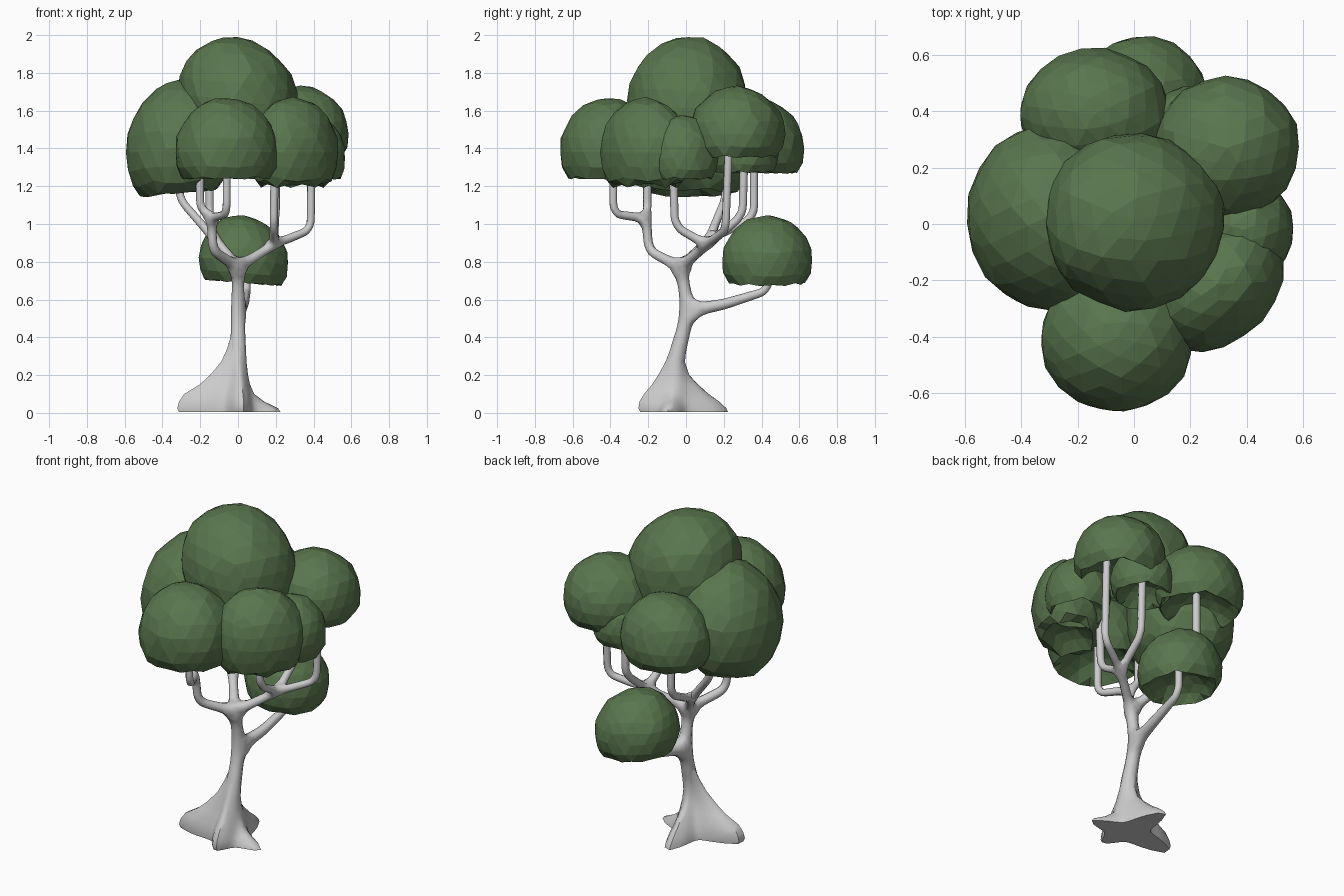
import bpy, bmesh, math, random

if "Cube" in bpy.data.objects:
    bpy.data.objects.remove(bpy.data.objects["Cube"])

random.seed(4)
green = bpy.data.materials.new("leaf_green")
green.diffuse_color = (0.1, 0.18, 0.075, 1)
green.use_nodes = True
green.node_tree.nodes["Principled BSDF"].inputs["Base Color"].default_value = green.diffuse_color


def finish(name, bm):
    bmesh.ops.recalc_face_normals(bm, faces=bm.faces)
    me = bpy.data.meshes.new(name)
    bm.to_mesh(me)
    bm.free()
    ob = bpy.data.objects.new(name, me)
    bpy.context.collection.objects.link(ob)
    return ob


# Foliage: faceted domes with a hollow underside
def foliage(name, cx, cy, rx, ry, zlo, zhi, tx=0.0, rim=-0.5, rot=0.0):
    bm = bmesh.new()
    bmesh.ops.create_icosphere(bm, subdivisions=3, radius=1)
    turn = random.uniform(0, 6.28)
    c, s = math.cos(rot), math.sin(rot)
    for v in bm.verts:
        p = v.co * random.uniform(0.975, 1.015)
        x = (p.x * math.cos(turn) - p.y * math.sin(turn)) * rx
        y = (p.x * math.sin(turn) + p.y * math.cos(turn)) * ry
        z = p.z
        if z < rim:                                   # fold the bottom inward
            z = rim + (rim - z) * 1.0
            x, y = x * 0.96, y * 0.96
        x, y = x * c - y * s, x * s + y * c
        t = (z - rim) / (1 - rim)
        v.co = (cx + x, cy + y, zlo + t * (zhi - zlo) + tx * x)
    ob = finish(name, bm)
    ob.data.materials.append(green)


foliage("foliage_top", 0.0, 0.01, 0.325, 0.32, 1.48, 1.995, tx=-0.12)
foliage("foliage_left", -0.31, 0.025, 0.285, 0.33, 1.155, 1.76, tx=0.1, rim=-0.7)
foliage("foliage_front", -0.06, -0.405, 0.275, 0.265, 1.235, 1.67)
foliage("foliage_front_right", 0.295, -0.215, 0.27, 0.205, 1.19, 1.67, rim=-0.65, rot=0.78)
foliage("foliage_back_right", 0.33, 0.27, 0.26, 0.255, 1.35, 1.73)
foliage("foliage_under_right", 0.2, 0.31, 0.18, 0.18, 1.27, 1.56)
foliage("foliage_small_right", 0.39, -0.02, 0.18, 0.19, 1.235, 1.58)
foliage("foliage_back_left", -0.14, 0.39, 0.27, 0.235, 1.265, 1.66)
foliage("foliage_low", 0.03, 0.43, 0.24, 0.24, 0.685, 1.045, tx=-0.08)

# Trunk and branches: chains of (x, y, z, radius); each starts on an earlier point
verts, edges, radii, index = [], [], [], {}


def chain(*pts):
    prev = None
    for x, y, z, r in pts:
        key = (x, y, z)
        if key not in index:
            index[key] = len(verts)
            verts.append(key)
            radii.append(r * 1.17)
        if prev is not None:
            edges.append((prev, index[key]))
        prev = index[key]


side = (0, 0.01, 0.54, 0.034)
fork = (0, -0.03, 0.77, 0.027)
front = (-0.14, -0.21, 1.03, 0.022)
right = (0.19, 0.11, 0.89, 0.022)
left = (-0.12, 0.12, 0.915, 0.022)
R = 0.02
chain((0, -0.065, 0.2, 0.045), (0, -0.045, 0.32, 0.04), (0, -0.015, 0.43, 0.035),
      side, (0, -0.008, 0.66, 0.03), fork)
chain(side, (0.03, 0.2, 0.575, 0.026), (0.045, 0.41, 0.64, R), (0.045, 0.44, 0.69, R),
      (0.045, 0.44, 0.85, R))
chain(fork, (-0.12, -0.18, 0.85, 0.024), (-0.135, -0.2, 0.89, 0.022), front)
chain(front, (-0.07, -0.36, 1.05, R), (-0.06, -0.385, 1.09, R), (-0.06, -0.385, 1.4, R))
chain(front, (-0.2, -0.205, 1.09, R), (-0.205, -0.205, 1.4, R))
chain(fork, right)
chain(right, (0.19, -0.03, 0.97, R), (0.19, -0.06, 1.02, R), (0.195, -0.07, 1.38, R))
chain(right, (0.36, 0.2, 0.96, R), (0.385, 0.21, 1.0, R), (0.39, 0.23, 1.5, R))
chain(right, (0.195, 0.27, 1.02, R), (0.2, 0.3, 1.07, R), (0.2, 0.31, 1.42, R))
chain(fork, left)
chain(left, (-0.29, 0.2, 1.11, R), (-0.31, 0.21, 1.16, R), (-0.31, 0.21, 1.42, R))
chain(left, (-0.15, 0.33, 1.02, R), (-0.15, 0.36, 1.07, R), (-0.15, 0.36, 1.42, R))

me = bpy.data.meshes.new("trunk_and_branches")
me.from_pydata(verts, edges, [])
trunk = bpy.data.objects.new("trunk_and_branches", me)
bpy.context.collection.objects.link(trunk)
skin = trunk.modifiers.new("Skin", 'SKIN')
skin.use_smooth_shade = True
for d, r in zip(me.skin_vertices[0].data, radii):
    d.radius = (r, r)
sub = trunk.modifiers.new("Subdivision", 'SUBSURF')
sub.levels = sub.render_levels = 1

# Root flare: stacked rings, with four toes reaching out by height
levels = [0.005, 0.025, 0.06, 0.1, 0.15, 0.2, 0.27, 0.34, 0.42]
centre_y = [-0.06, -0.06, -0.06, -0.06, -0.06, -0.06, -0.055, -0.04, -0.018]
valley = [0.085, 0.085, 0.08, 0.075, 0.065, 0.055, 0.045, 0.04, 0.033]
toes = [
    (-0.34, -0.03, 0.4, [0.34, 0.35, 0.34, 0.31, 0.22, 0.16, 0.095, 0.06, 0.034]),
    (0.02, -0.20, 0.45, [0.19, 0.20, 0.195, 0.17, 0.125, 0.09, 0.055, 0.042, 0.033]),
    (0.22, -0.04, 0.38, [0.23, 0.215, 0.14, 0.085, 0.062, 0.052, 0.045, 0.04, 0.033]),
    (-0.03, 0.29, 0.4, [0.3, 0.29, 0.25, 0.19, 0.13, 0.08, 0.05, 0.042, 0.033]),
]
N = 40
bm = bmesh.new()
rings = []
for k, z in enumerate(levels):
    ring = []
    for i in range(N):
        a = 2 * math.pi * i / N
        r = valley[k]
        for dx, dy, w, reach in toes:
            d = math.atan2(dy, dx) - a
            d = abs(math.atan2(math.sin(d), math.cos(d)))
            r += (reach[k] - valley[k]) * math.exp(-(d / w) ** 1.3)
        ring.append(bm.verts.new((r * math.cos(a), centre_y[k] + r * math.sin(a), z)))
    rings.append(ring)
for a, b in zip(rings, rings[1:]):
    for i in range(N):
        j = (i + 1) % N
        bm.faces.new((a[i], a[j], b[j], b[i]))
bm.faces.new(rings[0])
bm.faces.new(rings[-1])
roots = finish("root_flare", bm)
bpy.context.view_layer.objects.active = roots
roots.select_set(True)
bpy.ops.object.shade_smooth_by_angle(angle=math.radians(50))
